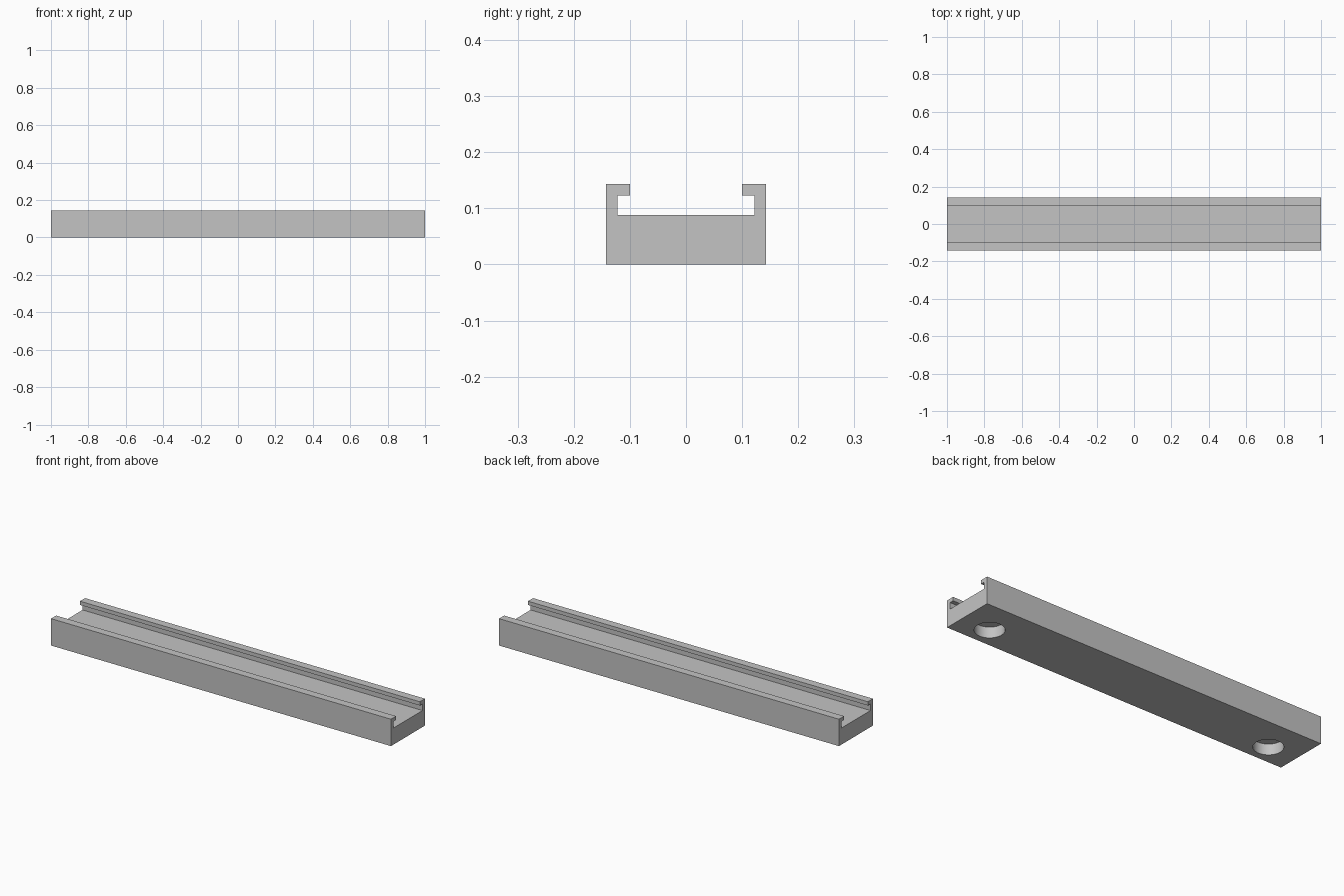
import bpy
import bmesh

cube = bpy.data.objects.get("Cube")
if cube:
    bpy.data.objects.remove(cube, do_unlink=True)

grey = bpy.data.materials.new("light_grey")
grey.use_nodes = True
colour = (0.55, 0.55, 0.55, 1)
grey.diffuse_color = colour
grey.node_tree.nodes["Principled BSDF"].inputs["Base Color"].default_value = colour

LENGTH, HALF_WIDTH, HEIGHT = 2.0, 0.143, 0.143
HOLE_X, HOLE_Y, HOLE_RADIUS, HOLE_DEPTH = 0.835, -0.036, 0.0714, 0.057

# Channel profile: outer wall, lip, undercut and floor, mirrored across y
half = [(HALF_WIDTH, 0), (HALF_WIDTH, HEIGHT), (0.1, HEIGHT),
        (0.1, 0.123), (0.122, 0.123), (0.122, 0.088)]
profile = half + [(-y, z) for y, z in reversed(half)]

bm = bmesh.new()
end = bm.faces.new([bm.verts.new((-LENGTH / 2, y, z)) for y, z in profile])
swept = bmesh.ops.extrude_face_region(bm, geom=[end], use_keep_orig=True)
moved = [v for v in swept["geom"] if isinstance(v, bmesh.types.BMVert)]
bmesh.ops.translate(bm, verts=moved, vec=(LENGTH, 0, 0))
bmesh.ops.recalc_face_normals(bm, faces=bm.faces)
mesh = bpy.data.meshes.new("channel_rail")
bm.to_mesh(mesh)
bm.free()
rail = bpy.data.objects.new("channel_rail", mesh)
bpy.context.collection.objects.link(rail)
mesh.materials.append(grey)

# Two blind round sockets in the underside
for side, label in ((-1, "right"), (1, "left")):
    bpy.ops.mesh.primitive_cylinder_add(
        vertices=64, radius=HOLE_RADIUS, depth=HOLE_DEPTH * 2,
        location=(side * HOLE_X, HOLE_Y, 0))
    cutter = bpy.context.object
    cutter.name = label + "_socket_cutter"
    cutter.data.materials.append(grey)
    cutter.hide_render = True
    cutter.hide_set(True)
    cut = rail.modifiers.new(label + "_socket", "BOOLEAN")
    cut.operation = "DIFFERENCE"
    cut.solver = "EXACT"
    cut.object = cutter

# Apply the cuts, then smooth only the round socket walls
bpy.ops.object.select_all(action="DESELECT")
rail.select_set(True)
bpy.context.view_layer.objects.active = rail
for name in [m.name for m in rail.modifiers]:
    cutter = rail.modifiers[name].object
    bpy.ops.object.modifier_apply(modifier=name)
    bpy.data.objects.remove(cutter, do_unlink=True)
bpy.ops.object.shade_smooth_by_angle(angle=0.5)
